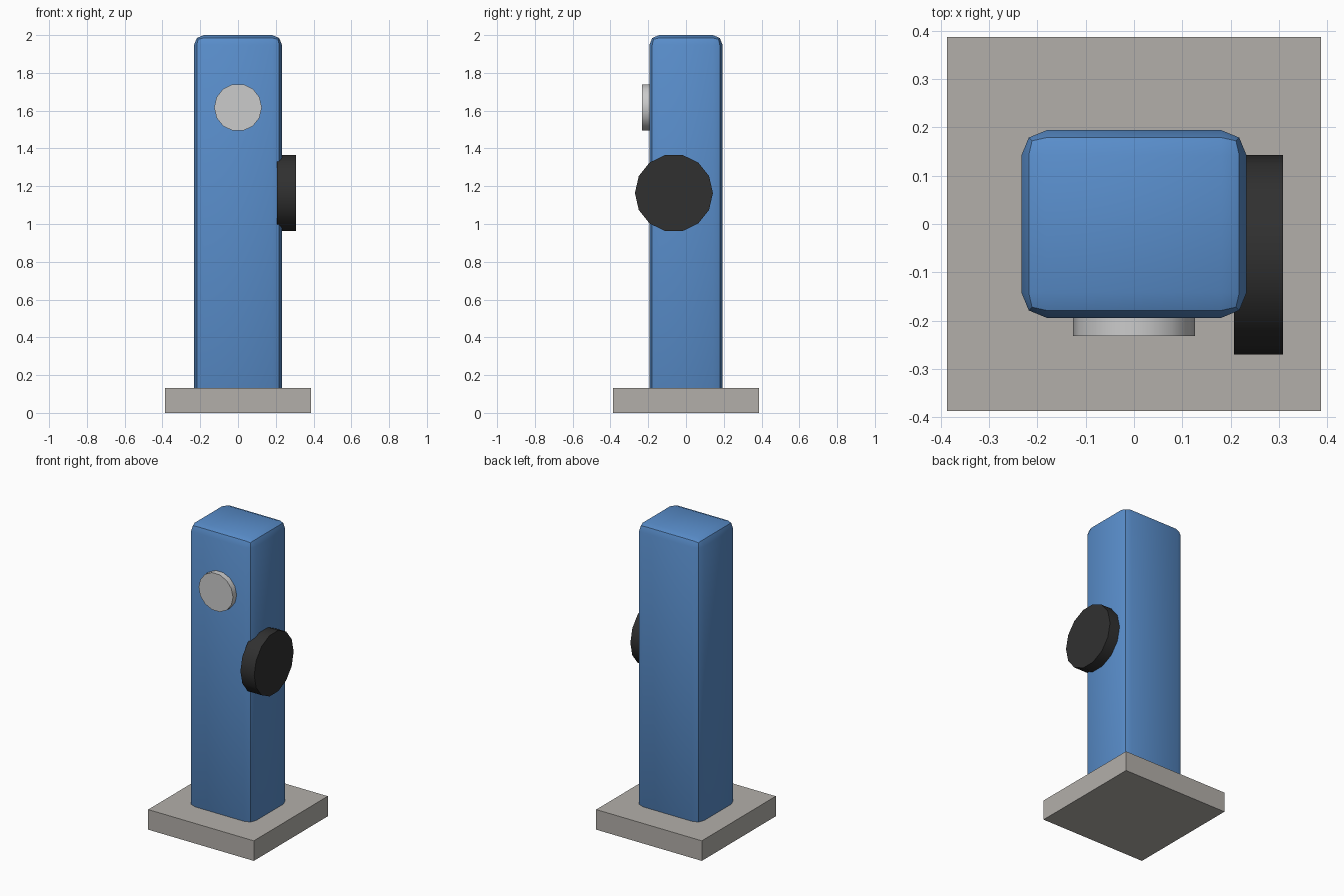
import bpy
from math import pi

if "Cube" in bpy.data.objects:
    bpy.data.objects.remove(bpy.data.objects["Cube"])


def material(name, rgb):
    m = bpy.data.materials.new(name)
    m.diffuse_color = (*rgb, 1)
    m.use_nodes = True
    m.node_tree.nodes["Principled BSDF"].inputs["Base Color"].default_value = m.diffuse_color
    return m


blue = material("blue_paint", (0.10, 0.27, 0.60))
black = material("black_rubber", (0.03, 0.03, 0.03))
concrete = material("concrete", (0.45, 0.43, 0.40))


def box(name, size, z0, mat):
    bpy.ops.mesh.primitive_cube_add(size=1, location=(0, 0, z0 + size[2] / 2))
    ob = bpy.context.object
    ob.name = name
    ob.scale = size
    bpy.ops.object.transform_apply(location=False, rotation=False, scale=True)
    ob.data.materials.append(mat)
    return ob


def disc(name, radius, depth, location, rotation, mat=None):
    bpy.ops.mesh.primitive_cylinder_add(vertices=14, radius=radius, depth=depth,
                                        location=location, rotation=rotation)
    ob = bpy.context.object
    ob.name = name
    if mat:
        ob.data.materials.append(mat)
    bpy.ops.object.shade_smooth_by_angle(angle=pi / 6)
    return ob


# square ground plate
box("base_plate", (0.774, 0.774, 0.133), 0, concrete)

# tall housing with rounded edges, its foot sunk into the plate
body = box("post_body", (0.466, 0.388, 1.92), 0.08, blue)
bevel = body.modifiers.new("rounded_edges", 'BEVEL')
bevel.width = 0.052
bevel.segments = 2
bpy.ops.object.modifier_apply(modifier=bevel.name)
bpy.ops.object.shade_smooth_by_angle(angle=pi / 6)

# round display on the front; rotation puts a corner on the x axis
disc("front_display", 0.126, 0.077, (0, -0.1935, 1.617), (pi / 2, pi / 2, 0))

# round holder on the right side, offset toward the front
disc("side_holder", 0.2065, 0.101, (0.2575, -0.064, 1.164), (0, pi / 2, 0), black)
